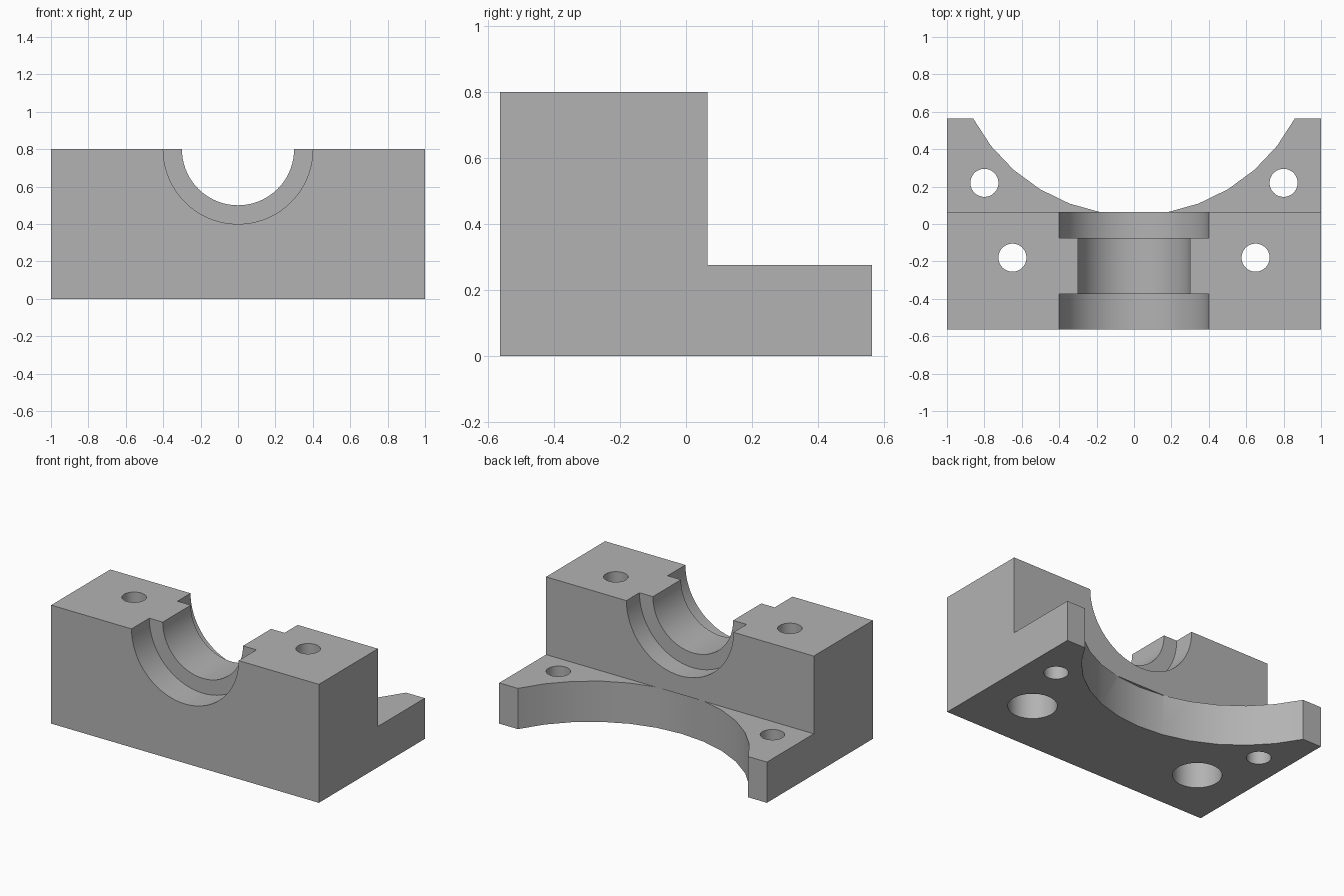
import bpy
import bmesh
from math import sin, cos, radians
from mathutils import Matrix, Vector

cube = bpy.data.objects.get("Cube")
if cube:
    bpy.data.objects.remove(cube, do_unlink=True)

FRONT, WALL, BACK = -0.565, 0.065, 0.565
LEDGE, TOP = 0.275, 0.8

grey = bpy.data.materials.new("plain grey")
grey.use_nodes = True
grey.diffuse_color = (0.45, 0.45, 0.45, 1)
grey.node_tree.nodes["Principled BSDF"].inputs["Base Color"].default_value = grey.diffuse_color


def link(name, bm):
    bmesh.ops.recalc_face_normals(bm, faces=bm.faces)
    mesh = bpy.data.meshes.new(name)
    bm.to_mesh(mesh)
    bm.free()
    mesh.materials.append(grey)
    obj = bpy.data.objects.new(name, mesh)
    bpy.context.collection.objects.link(obj)
    return obj


def prism(name, points, offset):
    """Extrude a closed outline along an offset."""
    bm = bmesh.new()
    face = bm.faces.new([bm.verts.new(p) for p in points])
    ext = bmesh.ops.extrude_face_region(bm, geom=[face])
    verts = [g for g in ext["geom"] if isinstance(g, bmesh.types.BMVert)]
    bmesh.ops.translate(bm, verts=verts, vec=offset)
    return link(name, bm)


def rod(name, start, end, radius, segments):
    """Cylinder between two points."""
    start, end = Vector(start), Vector(end)
    axis = end - start
    bm = bmesh.new()
    turn = axis.to_track_quat('Z', 'Y').to_matrix().to_4x4()
    bmesh.ops.create_cone(bm, cap_ends=True, segments=segments, radius1=radius,
                          radius2=radius, depth=axis.length,
                          matrix=Matrix.Translation((start + end) / 2) @ turn)
    return link(name, bm)


def cut(target, cutter):
    cutter.hide_render = True
    mod = target.modifiers.new("cut", 'BOOLEAN')
    mod.operation, mod.solver, mod.object = 'DIFFERENCE', 'EXACT', cutter
    bpy.context.view_layer.objects.active = target
    bpy.ops.object.modifier_apply(modifier=mod.name)
    bpy.data.objects.remove(cutter, do_unlink=True)


# L-shaped body
side = [(FRONT, 0), (BACK, 0), (BACK, LEDGE), (WALL, LEDGE), (WALL, TOP), (FRONT, TOP)]
body = prism("bearing_block", [(-1, y, z) for y, z in side], (2, 0, 0))

# Wide curved scoop through the rear ledge
arc = []
for i in range(-6, 7):
    a = radians(62.2) * i / 6
    arc.append((0.973 * sin(a), 1.019 - 0.973 * cos(a), -0.1))
outline = [(arc[0][0], 0.8, -0.1)] + arc + [(arc[-1][0], 0.8, -0.1)]
cut(body, prism("scoop_cutter", outline, (0, 0, LEDGE + 0.1)))

# Half-round saddle, wider at both ends
for y0, y1, radius in ((-0.8, 0.3, 0.3), (-0.8, -0.375, 0.4), (-0.075, 0.3, 0.4)):
    cut(body, rod("saddle_cutter", (0, y0, TOP), (0, y1, TOP), radius, 72))

# Bolt holes, with counterbores under the block
for s in (-1, 1):
    for x, y, z, radius in ((0.8, 0.22, 1, 0.075), (0.65, -0.18, 1, 0.075),
                            (0.65, -0.18, 0.4, 0.15)):
        cut(body, rod("hole_cutter", (s * x, y, -0.2), (s * x, y, z), radius, 48))

bpy.ops.object.select_all(action='DESELECT')
body.select_set(True)
bpy.context.view_layer.objects.active = body
bpy.ops.object.shade_smooth_by_angle(angle=radians(30))
